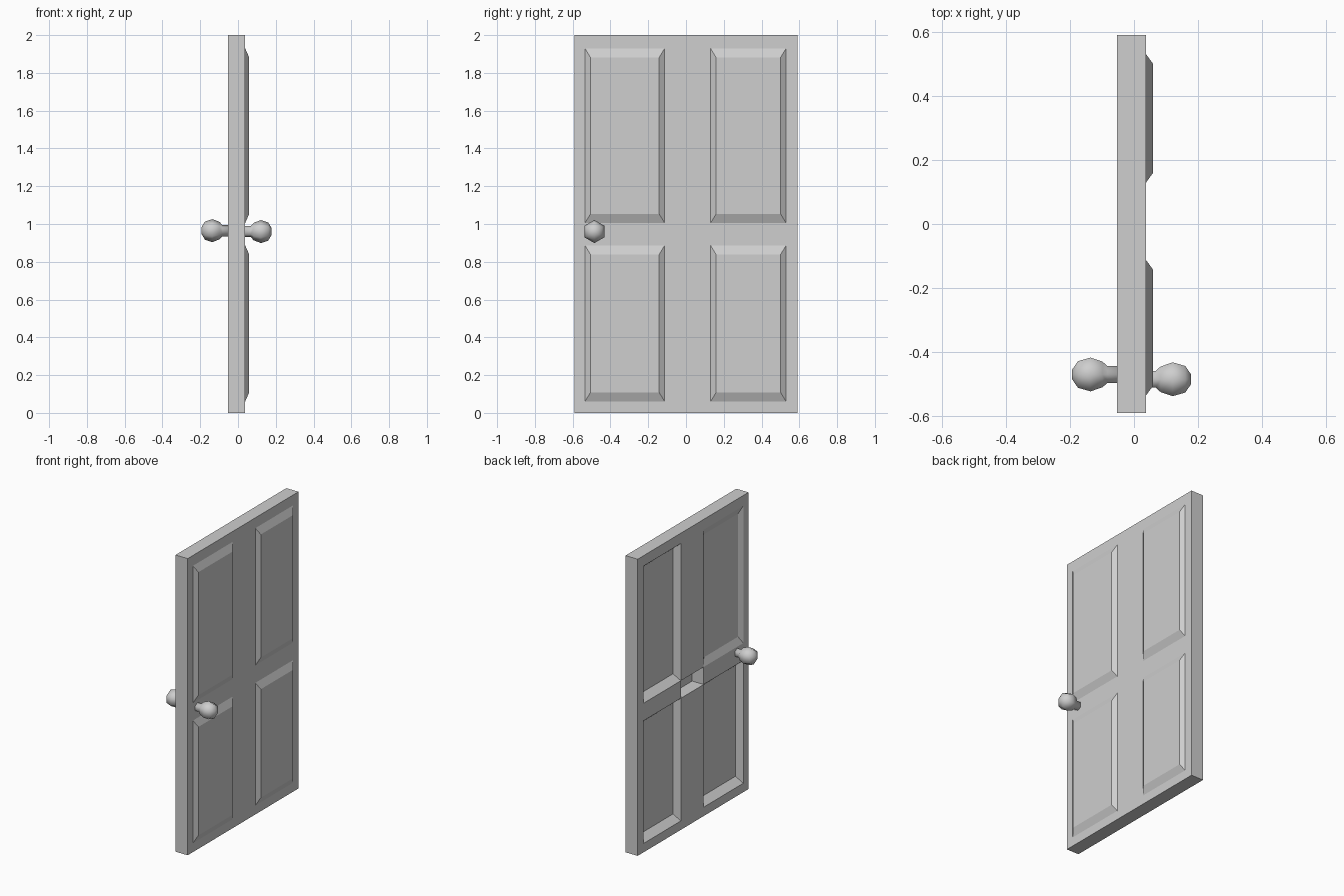
import bpy, bmesh
from math import pi, sin, cos

if "Cube" in bpy.data.objects:
    bpy.data.objects.remove(bpy.data.objects["Cube"])

grey = bpy.data.materials.new("light_grey")
grey.use_nodes = True
grey.diffuse_color = (0.62, 0.62, 0.62, 1)
grey.node_tree.nodes["Principled BSDF"].inputs["Base Color"].default_value = (0.62, 0.62, 0.62, 1)

BACK, FRONT = -0.053, 0.038
YS = [-0.59, -0.535, -0.113, 0.13, 0.53, 0.59]
ZS = [0, 0.06, 0.887, 1.005, 1.93, 2.0]


def finish(bm, name):
    bmesh.ops.remove_doubles(bm, verts=bm.verts, dist=0.0001)
    bmesh.ops.recalc_face_normals(bm, faces=bm.faces)
    mesh = bpy.data.meshes.new(name)
    bm.to_mesh(mesh)
    bm.free()
    mesh.materials.append(grey)
    obj = bpy.data.objects.new(name, mesh)
    bpy.context.collection.objects.link(obj)
    return obj


def quad(bm, *points):
    bm.faces.new([bm.verts.new(p) for p in points])


def rect(x, y0, y1, z0, z1):
    return [(x, y0, z0), (x, y1, z0), (x, y1, z1), (x, y0, z1)]


def add_cell(bm, x, i, j, panel=None):
    """One cell of a door face; panel = (shift along x, y inset, z inset)."""
    y0, y1, z0, z1 = YS[i], YS[i + 1], ZS[j], ZS[j + 1]
    outer = rect(x, y0, y1, z0, z1)
    if panel is None:
        quad(bm, *outer)
        return
    shift, iy, iz = panel
    inner = rect(x + shift, y0 + iy, y1 - iy, z0 + iz, z1 - iz)
    quad(bm, *inner)
    for k in range(4):
        n = (k + 1) % 4
        quad(bm, outer[k], outer[n], inner[n], inner[k])


# Door slab: raised panels on one face, recesses on the other
corners = [(1, 1), (3, 1), (1, 3), (3, 3)]
raised = {c: (0.021, 0.029, 0.048) for c in corners}
sunk = {c: (0.048, 0.016, 0.04) for c in corners}
sunk[(1, 3)] = (0.02, 0.029, 0.048)
sunk[(2, 2)] = (0.086, 0, 0)

bm = bmesh.new()
for x, panels in ((FRONT, raised), (BACK, sunk)):
    for i in range(5):
        for j in range(5):
            add_cell(bm, x, i, j, panels.get((i, j)))
# Edges of the slab
for a, b in zip(YS, YS[1:]):
    for z in (ZS[0], ZS[-1]):
        quad(bm, (BACK, a, z), (FRONT, a, z), (FRONT, b, z), (BACK, b, z))
for a, b in zip(ZS, ZS[1:]):
    for y in (YS[0], YS[-1]):
        quad(bm, (BACK, y, a), (FRONT, y, a), (FRONT, y, b), (BACK, y, b))
finish(bm, "door_slab")


# Knobs: six-sided turned profile of (distance from face, radius)
PROFILE = [(-0.005, 0.03), (0.03, 0.03), (0.045, 0.046), (0.083, 0.061),
           (0.122, 0.048), (0.14, 0.018)]


def make_knob(name, face_x, side, y, z):
    bm = bmesh.new()
    rings = []
    for d, r in PROFILE:
        rings.append([bm.verts.new((face_x + side * d,
                                    y + r * sin(k * pi / 3),
                                    z + r * cos(k * pi / 3))) for k in range(6)])
    for a, b in zip(rings, rings[1:]):
        for k in range(6):
            n = (k + 1) % 6
            bm.faces.new((a[k], a[n], b[n], b[k]))
    bm.faces.new(rings[0])
    bm.faces.new(rings[-1])
    knob = finish(bm, name)
    for p in knob.data.polygons:
        p.use_smooth = True


make_knob("knob_panel_side", FRONT, 1, -0.485, 0.96)
make_knob("knob_recess_side", BACK, -1, -0.47, 0.965)
